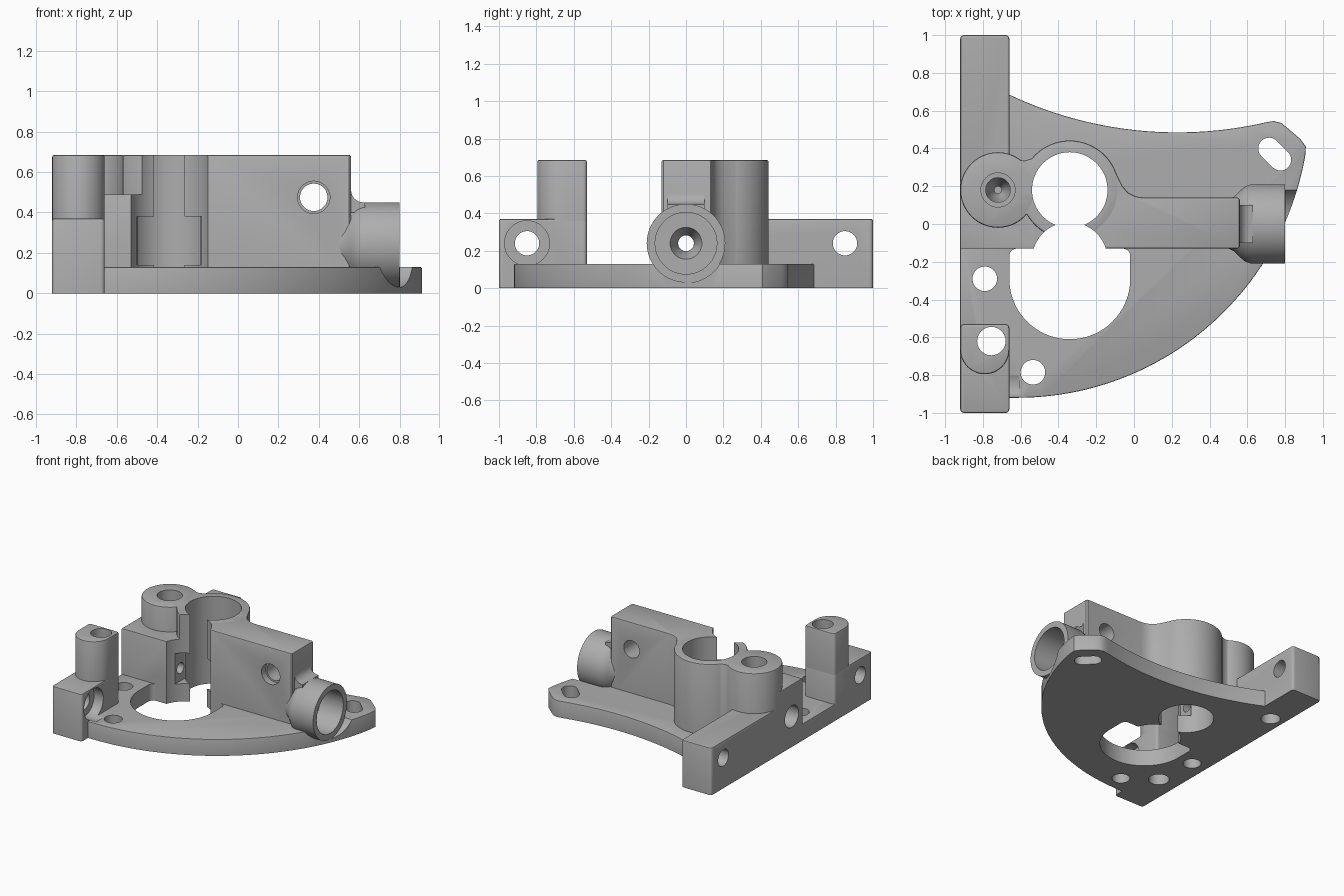
import bpy, bmesh
from math import sin, cos, radians

default = bpy.data.objects.get("Cube")
if default:
    bpy.data.objects.remove(default, do_unlink=True)

grey = bpy.data.materials.new("machined_grey")
grey.use_nodes = True
COLOUR = (0.42, 0.42, 0.42, 1)
grey.diffuse_color = COLOUR
grey.node_tree.nodes["Principled BSDF"].inputs["Base Color"].default_value = COLOUR

parts, cutters = [], []
TOP = 0.685      # height of the towers
PLATE = 0.13     # plate thickness
AXIS_Z = 0.24    # height of the cross bores


def arc(cu, cv, r, a0, a1, n=24):
    return [(cu + r * cos(radians(a0 + (a1 - a0) * i / n)),
             cv + r * sin(radians(a0 + (a1 - a0) * i / n))) for i in range(n + 1)]


def circle(cu, cv, r):
    return arc(cu, cv, r, 0, 360, 64)[:-1]


def rect(u0, u1, v0, v1, r=0.02):
    return (arc(u1 - r, v1 - r, r, 0, 90, 4) + arc(u0 + r, v1 - r, r, 90, 180, 4)
            + arc(u0 + r, v0 + r, r, 180, 270, 4) + arc(u1 - r, v0 + r, r, 270, 360, 4))


def loft(name, group, rings, axis="Z", bevel=0.0):
    """Closed solid through (position, outline) rings along an axis."""
    place = {"X": lambda u, v, w: (w, u, v),
             "Y": lambda u, v, w: (u, w, v),
             "Z": lambda u, v, w: (u, v, w)}[axis]
    bm = bmesh.new()
    loops = [[bm.verts.new(place(u, v, w)) for u, v in pts] for w, pts in rings]
    for a, b in zip(loops, loops[1:]):
        n = len(a)
        for i in range(n):
            bm.faces.new((a[i], a[(i + 1) % n], b[(i + 1) % n], b[i]))
    bm.faces.new(loops[0])
    cap = bm.faces.new(loops[-1])
    bmesh.ops.recalc_face_normals(bm, faces=bm.faces[:])
    if bevel:
        bmesh.ops.bevel(bm, geom=list(cap.edges), offset=bevel, segments=2,
                        profile=0.5, affect="EDGES")
    mesh = bpy.data.meshes.new(name)
    bm.to_mesh(mesh)
    bm.free()
    mesh.materials.append(grey)
    ob = bpy.data.objects.new(name, mesh)
    bpy.context.collection.objects.link(ob)
    group.append(ob)
    return ob


def prism(name, pts, lo, hi, bevel=0.01):
    return loft(name, parts, [(lo, pts), (hi, pts)], "Z", bevel)


def turned(name, group, axis, cu, cv, profile):
    return loft(name, group, [(w, circle(cu, cv, r)) for w, r in profile], axis)


def bore(axis, cu, cv, *profile):
    ob = turned("cutter", cutters, axis, cu, cv, profile)
    ob.hide_render = True


def pocket(pts, lo, hi):
    loft("cutter", cutters, [(lo, pts), (hi, pts)]).hide_render = True


# Base plate: hollow back edge, rounded ear, big front arc
outline = (arc(0.23, 2.57, 2.085, 243.5, 283, 32)
           + [(0.74, 0.545), (0.78, 0.535), (0.81, 0.51), (0.88, 0.45), (0.91, 0.41)]
           + arc(-0.62, 0.63, 1.55, -10, -90, 48)
           + [(-0.8, -0.92), (-0.8, -0.6), (-0.92, -0.6), (-0.92, -0.1),
              (-0.8, -0.1), (-0.8, 0.72)])
prism("base_plate", outline, 0, PLATE, 0.006)

# Mounting bar on the right edge, in two lengths, with its post
prism("rear_bar", rect(-0.92, -0.66, -0.1, 1), 0, 0.37)
prism("front_bar", rect(-0.92, -0.66, -1, -0.53), 0, 0.37)
prism("front_post", arc(-0.79, -0.665, 0.13, 180, 360)
      + arc(-0.68, -0.55, 0.02, 0, 90, 4) + arc(-0.9, -0.55, 0.02, 90, 180, 4), 0.3, TOP)

# Screw boss, its block and the big vertical sleeve
prism("boss_block", [(-0.92, -0.13), (-0.42, -0.13), (-0.42, 0.1),
                     (-0.55, 0.18), (-0.92, 0.18)], 0, 0.49, 0.005)
prism("screw_boss", circle(-0.72, 0.18, 0.2), 0.05, TOP)
prism("sleeve", circle(-0.34, 0.18, 0.262), 0.05, TOP)
prism("boss_web", [(-0.64, 0.355), (-0.61, 0.34), (-0.58, 0.335), (-0.53, 0.35),
                   (-0.45, 0.41), (-0.45, 0.05), (-0.6, 0.05)], 0.05, TOP, 0.005)

# Tall wall that blends into the sleeve
prism("side_wall", [(-0.3, -0.13), (0.55, -0.13), (0.56, -0.12), (0.56, 0.13),
                    (0.55, 0.14), (0.05, 0.14), (0.01, 0.146), (-0.03, 0.165),
                    (-0.06, 0.2), (-0.085, 0.25), (-0.12, 0.32), (-0.3, 0.2)], 0.05, TOP)

# Horizontal tube with flared root
turned("tube", parts, "X", 0, AXIS_Z,
       [(0.5, 0.13), (0.53, 0.145), (0.56, 0.175), (0.59, 0.2),
        (0.62, 0.21), (0.8, 0.21)])
fillet = [(0.55, 0.4), (0.63, 0.4), (0.63, 0.448)] + arc(0.62, 0.51, 0.06, 270, 180, 8) + [(0.55, 0.51)]
loft("tube_fillet", parts, [(-0.1, fillet), (0.1, fillet)], "Y")

# Vertical openings
bore("Z", -0.34, 0.18, (-0.1, 0.2), (1, 0.2))
bore("Z", -0.34, -0.19, (-0.1, 0.2), (1, 0.2))
bore("Z", -0.72, 0.18, (0.3, 0.02), (0.42, 0.065), (0.6, 0.065), (0.601, 0.09), (1, 0.09))
bore("Z", -0.755, -0.62, (-0.1, 0.075), (1, 0.075))
bore("Z", -0.79, -0.29, (-0.1, 0.065), (0.3, 0.065))
bore("Z", -0.535, -0.785, (-0.1, 0.065), (0.3, 0.065))
bore("Z", -0.81, 0.57, (-0.1, 0.07), (0.2, 0.07))
pocket(arc(-0.34, -0.29, 0.32, 180, 360, 48) + arc(-0.06, -0.17, 0.04, 0, 90, 6)
       + arc(-0.62, -0.17, 0.04, 90, 180, 6), -0.1, 0.2)
pocket(arc(0.775, 0.34, 0.057, -135, 45, 16) + arc(0.715, 0.4, 0.057, 45, 225, 16), -0.1, 0.3)
pocket(rect(-0.5, -0.18, -0.2, 0.06), 0.14, 0.38)

# Cross bores through bar, wall and tube
bore("X", 0.85, AXIS_Z, (-1, 0.065), (-0.5, 0.065))
bore("X", -0.85, AXIS_Z, (-1, 0.065), (-0.5, 0.065))
bore("X", -0.85, AXIS_Z, (-0.74, 0.12), (-0.61, 0.12))
bore("X", 0, AXIS_Z, (-1, 0.085), (-0.75, 0.085), (-0.749, 0.042),
     (0.5, 0.042), (0.6, 0.085), (0.601, 0.165), (1, 0.165))
bore("X", 0, AXIS_Z, (0.801, 0.212), (1.1, 0.212))
bore("Y", 0.375, 0.475, (-0.3, 0.08), (-0.08, 0.08), (-0.079, 0.068), (0.3, 0.068))

# Cut every part, bake the result and drop the cutters
for ob in parts:
    for c in cutters:
        mod = ob.modifiers.new("cut", "BOOLEAN")
        mod.operation = "DIFFERENCE"
        mod.solver = "EXACT"
        mod.object = c
bpy.context.view_layer.update()
graph = bpy.context.evaluated_depsgraph_get()
baked = [bpy.data.meshes.new_from_object(ob.evaluated_get(graph)) for ob in parts]
for ob, mesh in zip(parts, baked):
    ob.modifiers.clear()
    ob.data = mesh
    mesh.materials.clear()
    mesh.materials.append(grey)
for c in cutters:
    bpy.data.objects.remove(c, do_unlink=True)

bpy.ops.object.select_all(action="DESELECT")
for ob in parts:
    ob.select_set(True)
bpy.context.view_layer.objects.active = parts[0]
bpy.ops.object.shade_smooth_by_angle(angle=radians(30))
